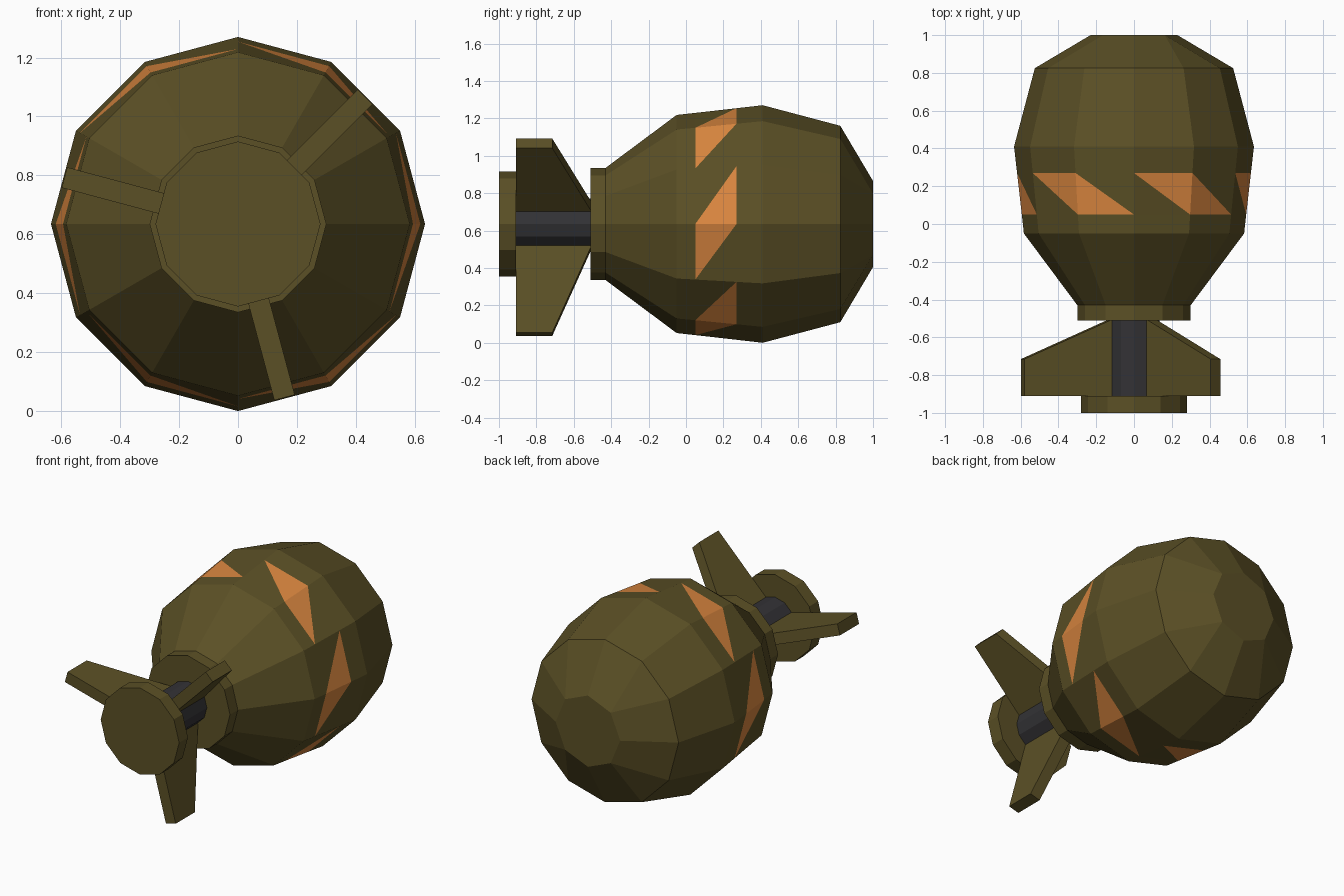
import bpy, bmesh
from math import sin, cos, radians

if "Cube" in bpy.data.objects:
    bpy.data.objects.remove(bpy.data.objects["Cube"])

CZ = 0.635   # height of the long axis
N = 12


def material(name, rgb):
    m = bpy.data.materials.new(name)
    m.diffuse_color = (*rgb, 1)
    m.use_nodes = True
    m.node_tree.nodes["Principled BSDF"].inputs["Base Color"].default_value = m.diffuse_color
    return m


olive = material("olive", (0.105, 0.08, 0.019))
orange = material("orange", (0.70, 0.24, 0.05))
dark = material("dark_grey", (0.033, 0.032, 0.036))


def finish(name, bm, mats):
    bmesh.ops.remove_doubles(bm, verts=bm.verts, dist=1e-4)
    bmesh.ops.recalc_face_normals(bm, faces=bm.faces)
    me = bpy.data.meshes.new(name)
    bm.to_mesh(me)
    bm.free()
    for m in mats:
        me.materials.append(m)
    ob = bpy.data.objects.new(name, me)
    bpy.context.collection.objects.link(ob)
    return ob


def point(r, deg, y):
    a = radians(deg)
    return (r * cos(a), y, CZ + r * sin(a))


def turned(name, profile, mats, stripe=None, octagon_nose=False):
    """Capped 12-sided solid along y from (y, r) pairs."""
    bm = bmesh.new()
    rings = []
    for i, (y, r) in enumerate(profile):
        angles = [30 * k for k in range(N)]
        if octagon_nose and i == len(profile) - 1:
            angles = [a + (0, 15, -15)[k % 3] for k, a in enumerate(angles)]
        rings.append([bm.verts.new(point(r, a, y)) for a in angles])
    bm.faces.new(rings[0])
    nose = rings[-1]
    bm.faces.new(nose)
    for i, (a, b) in enumerate(zip(rings, rings[1:])):
        for k in range(N):
            j = (k + 1) % N
            if i == stripe:
                # slanted stripe: alternate triangles of the band are orange
                low = bm.faces.new((a[k], a[j], b[j]))
                high = bm.faces.new((a[k], b[j], b[k]))
                (low if k % 2 else high).material_index = 1
            else:
                bm.faces.new((a[k], a[j], b[j], b[k]))
    return finish(name, bm, mats)


# Bomb body with rear collar and painted band
turned("body", [(-0.51, 0.30), (-0.43, 0.30), (-0.05, 0.583), (0.05, 0.594),
                (0.27, 0.619), (0.41, 0.635), (0.825, 0.525), (1.0, 0.23)],
       [olive, orange], stripe=3, octagon_nose=True)

# Tail rod and end disc
turned("tail_rod", [(-0.92, 0.135), (-0.50, 0.135)], [dark])
turned("tail_disc", [(-1.0, 0.28), (-0.91, 0.28)], [olive])

# Three tapered fins
for n, deg in enumerate((45, 165, 285)):
    bm = bmesh.new()
    u = (cos(radians(deg)), sin(radians(deg)))
    outline = [(0.05, -0.91), (0.61, -0.91), (0.61, -0.715), (0.14, -0.51), (0.05, -0.51)]
    sides = [[bm.verts.new((r * u[0] - t * u[1], y, CZ + r * u[1] + t * u[0]))
              for r, y in outline] for t in (-0.036, 0.036)]
    for s in sides:
        bm.faces.new(s)
    for k in range(len(outline)):
        j = (k + 1) % len(outline)
        bm.faces.new((sides[0][k], sides[0][j], sides[1][j], sides[1][k]))
    finish(f"fin_{n + 1}", bm, [olive])
